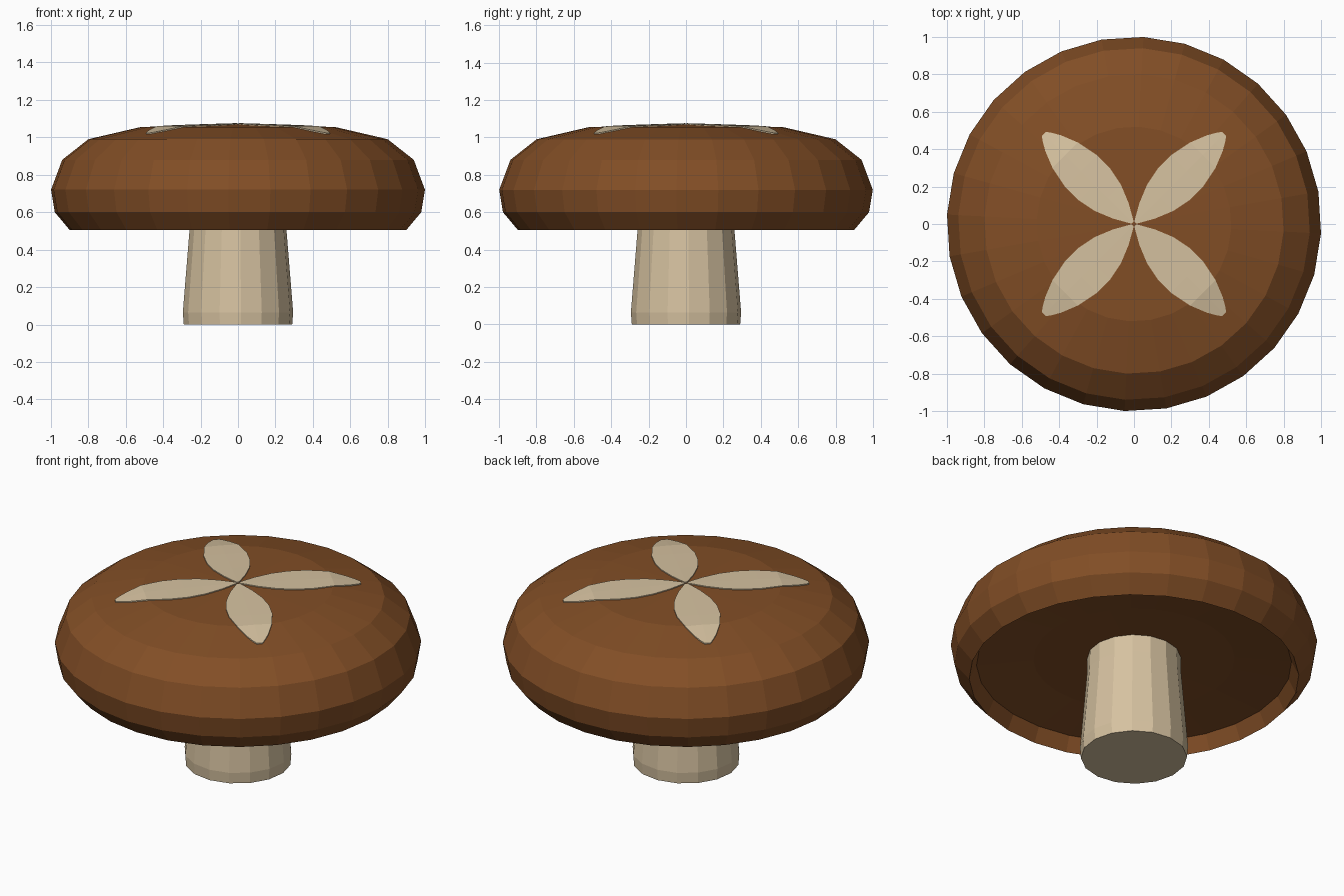
import bpy, bmesh
from math import cos, sin, pi, radians, hypot

cube = bpy.data.objects.get("Cube")
if cube:
    bpy.data.objects.remove(cube, do_unlink=True)


def material(name, color):
    m = bpy.data.materials.new(name)
    m.use_nodes = True
    m.diffuse_color = (*color, 1)
    m.node_tree.nodes["Principled BSDF"].inputs["Base Color"].default_value = (*color, 1)
    return m


def finish(name, bm, mat):
    bmesh.ops.recalc_face_normals(bm, faces=bm.faces)
    mesh = bpy.data.meshes.new(name)
    bm.to_mesh(mesh)
    bm.free()
    mesh.materials.append(mat)
    obj = bpy.data.objects.new(name, mesh)
    bpy.context.collection.objects.link(obj)
    return obj


def lathe(name, profile, sides, start, mat):
    """Turn a (radius, height) profile around z; radius 0 closes to a point."""
    bm = bmesh.new()
    rings = []
    for r, z in profile:
        if r == 0:
            rings.append([bm.verts.new((0, 0, z))] * sides)
        else:
            angles = [start + 2 * pi * i / sides for i in range(sides)]
            rings.append([bm.verts.new((r * cos(a), r * sin(a), z)) for a in angles])
    for low, high in zip(rings, rings[1:]):
        for i in range(sides):
            j = (i + 1) % sides
            corners = dict.fromkeys((low[i], low[j], high[j], high[i]))
            bm.faces.new(list(corners))
    return finish(name, bm, mat)


brown = material("cap brown", (0.223, 0.076, 0.019))
cream = material("stem cream", (0.672, 0.539, 0.352))

# Cap: hollowed underside, then the rounded outside
dome = [(0.90, 0.505), (0.98, 0.60), (1.0, 0.72), (0.94, 0.88),
        (0.80, 0.99), (0.52, 1.055), (0, 1.07)]
hollow = [(0, 0.63), (0.55, 0.62), (0.86, 0.59)]
lathe("cap", hollow + dome, 28, radians(-2.9), brown)

# Stem: slightly flared foot, top sunk into the cap
lathe("stem", [(0, 0), (0.29, 0), (0.295, 0.065), (0.258, 0.52), (0.255, 0.66), (0, 0.66)],
      16, radians(3), cream)


def dome_height(r):
    for (r0, z0), (r1, z1) in zip(dome[3:], dome[4:]):
        if r1 <= r <= r0:
            return z1 + (z0 - z1) * (r - r1) / (r0 - r1)


# Petals: thin leaf-shaped plates that follow the top of the cap
outline = [(0.01, 0.008), (0.1, 0.059), (0.2, 0.1), (0.3, 0.12), (0.4, 0.12),
           (0.52, 0.096), (0.61, 0.06), (0.66, 0.031), (0.68, 0.015)]


def petal(name, angle):
    bm = bmesh.new()
    rows = []
    for u, w in outline:
        row = []
        for v in (-w, 0, w):
            x, y = u * cos(angle) - v * sin(angle), u * sin(angle) + v * cos(angle)
            row.append(bm.verts.new((x, y, dome_height(hypot(u, v)) + 0.006)))
        rows.append(row)
    for a, b in zip(rows, rows[1:]):
        for k in range(2):
            bm.faces.new((a[k], b[k], b[k + 1], a[k + 1]))
    # Short skirt down into the cap
    rim = [e for e in bm.edges if e.is_boundary]
    skirt = bmesh.ops.extrude_edge_only(bm, edges=rim)["geom"]
    low = [g for g in skirt if isinstance(g, bmesh.types.BMVert)]
    bmesh.ops.translate(bm, verts=low, vec=(0, 0, -0.009))
    finish(name, bm, cream)


for i, side in enumerate(("back_left", "back_right", "front_right", "front_left")):
    petal("petal_" + side, pi / 4 + i * pi / 2)
